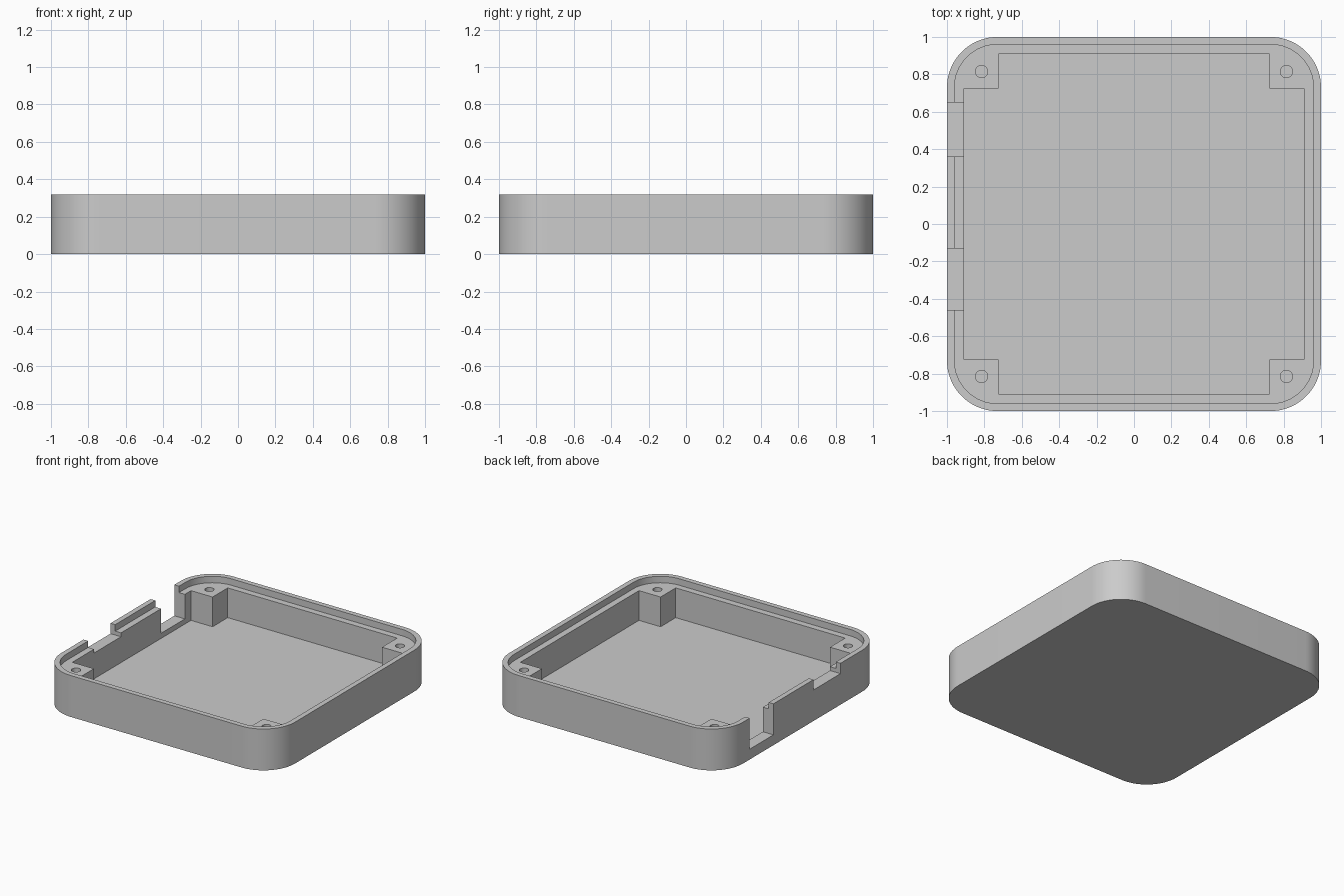
import bpy, bmesh
from math import cos, sin, pi

cube = bpy.data.objects.get("Cube")
if cube:
    bpy.data.objects.remove(cube, do_unlink=True)

HEIGHT = 0.32      # rim
LEDGE = 0.27       # lid ledge and post tops
FLOOR = 0.04       # cavity floor
ABOVE = 0.5        # cutters end clear of the rim

grey = bpy.data.materials.new("plain grey")
grey.use_nodes = True
colour = (0.6, 0.6, 0.6, 1)
grey.diffuse_color = colour
grey.node_tree.nodes["Principled BSDF"].inputs["Base Color"].default_value = colour


def prism(name, outline, bottom, top):
    """Extrude a counter-clockwise outline between two heights."""
    bm = bmesh.new()
    face = bm.faces.new([bm.verts.new((x, y, bottom)) for x, y in outline])
    extruded = bmesh.ops.extrude_face_region(bm, geom=[face], use_keep_orig=True)
    verts = [v for v in extruded["geom"] if isinstance(v, bmesh.types.BMVert)]
    bmesh.ops.translate(bm, vec=(0, 0, top - bottom), verts=verts)
    bmesh.ops.recalc_face_normals(bm, faces=bm.faces[:])
    mesh = bpy.data.meshes.new(name)
    bm.to_mesh(mesh)
    bm.free()
    mesh.materials.append(grey)
    obj = bpy.data.objects.new(name, mesh)
    bpy.context.collection.objects.link(obj)
    return obj


def arc(cx, cy, radius, start, sweep, steps):
    return [(cx + radius * cos(start + sweep * i / steps),
             cy + radius * sin(start + sweep * i / steps)) for i in range(steps + 1)]


def rounded_square(half, radius):
    c = half - radius
    corners = [(c, c), (-c, c), (-c, -c), (c, -c)]
    return [p for i, (x, y) in enumerate(corners)
            for p in arc(x, y, radius, i * pi / 2, pi / 2, 20)]


def notched_square(half, inner):
    points, quarter = [], [(half, inner), (inner, inner), (inner, half)]
    for _ in range(4):
        points += quarter
        quarter = [(-y, x) for x, y in quarter]
    return points


def cut(target, cutter):
    cutter.hide_render = True
    mod = target.modifiers.new(cutter.name, "BOOLEAN")
    mod.operation = "DIFFERENCE"
    mod.solver = "EXACT"
    mod.object = cutter
    bpy.context.view_layer.objects.active = target
    bpy.ops.object.modifier_apply(modifier=mod.name)
    bpy.data.objects.remove(cutter, do_unlink=True)


# Tray with rounded corners
tray = prism("enclosure_base", rounded_square(1, 0.27), 0, HEIGHT)

# Cavity leaving four square corner posts, then the recessed lid ledge
cut(tray, prism("cavity", notched_square(0.91, 0.725), FLOOR, ABOVE))
cut(tray, prism("lid_recess", rounded_square(0.96, 0.23), LEDGE, ABOVE))

# Deep and shallow connector openings in the right wall
for name, y0, y1, z in (("deep_opening", 0.36, 0.65, 0.08),
                        ("shallow_opening", -0.46, -0.13, 0.24)):
    outline = [(-1.1, y0), (-0.85, y0), (-0.85, y1), (-1.1, y1)]
    cut(tray, prism(name, outline, z, ABOVE))

# Screw holes in the posts
for x in (-0.815, 0.815):
    for y in (-0.815, 0.815):
        circle = arc(x, y, 0.033, 0, 2 * pi, 24)[:-1]
        cut(tray, prism("screw_hole", circle, 0.08, ABOVE))

# Smooth the rounded corners, keep the edges crisp
bpy.ops.object.select_all(action="DESELECT")
tray.select_set(True)
bpy.context.view_layer.objects.active = tray
bpy.ops.object.shade_smooth_by_angle(angle=pi / 6)
